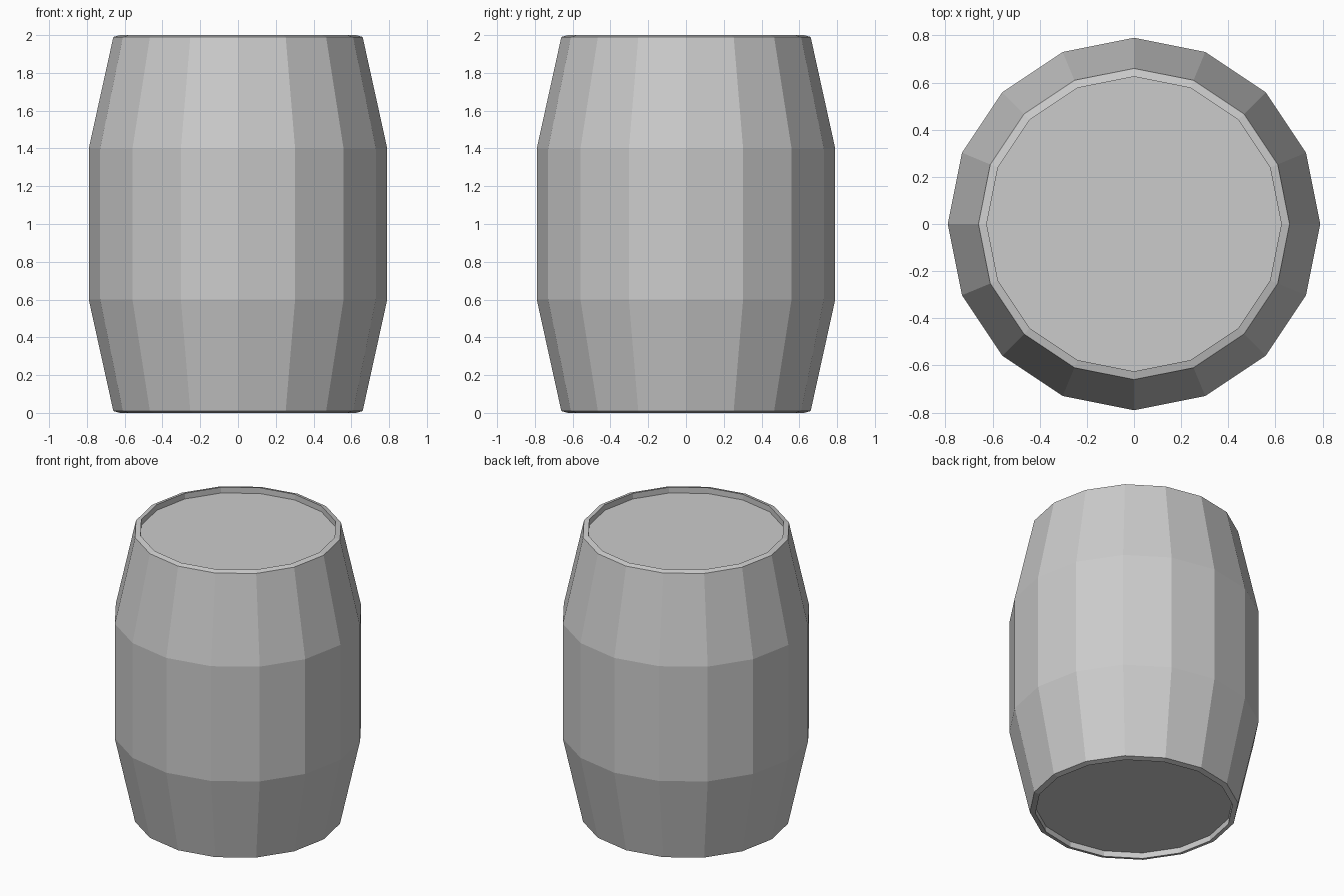
import bpy, bmesh
from math import cos, sin, tau

if "Cube" in bpy.data.objects:
    bpy.data.objects.remove(bpy.data.objects["Cube"])

SIDES = 16
# Barrel profile (radius, height): recessed lid, rim, bulging staves, mirrored about z = 1
upper = [(0.625, 1.96), (0.625, 2.0), (0.66, 1.99), (0.79, 1.4)]
profile = upper + [(r, 2 - z) for r, z in reversed(upper)]

bm = bmesh.new()
rings = [[bm.verts.new((r * cos(tau * i / SIDES), r * sin(tau * i / SIDES), z))
          for i in range(SIDES)] for r, z in profile]

# Walls between neighbouring rings
for a, b in zip(rings, rings[1:]):
    for i in range(SIDES):
        j = (i + 1) % SIDES
        bm.faces.new((a[i], b[i], b[j], a[j]))

# Lid and base
bm.faces.new(rings[0])
bm.faces.new(rings[-1][::-1])
bmesh.ops.recalc_face_normals(bm, faces=bm.faces)

mesh = bpy.data.meshes.new("barrel")
bm.to_mesh(mesh)
bm.free()
bpy.context.collection.objects.link(bpy.data.objects.new("barrel", mesh))
